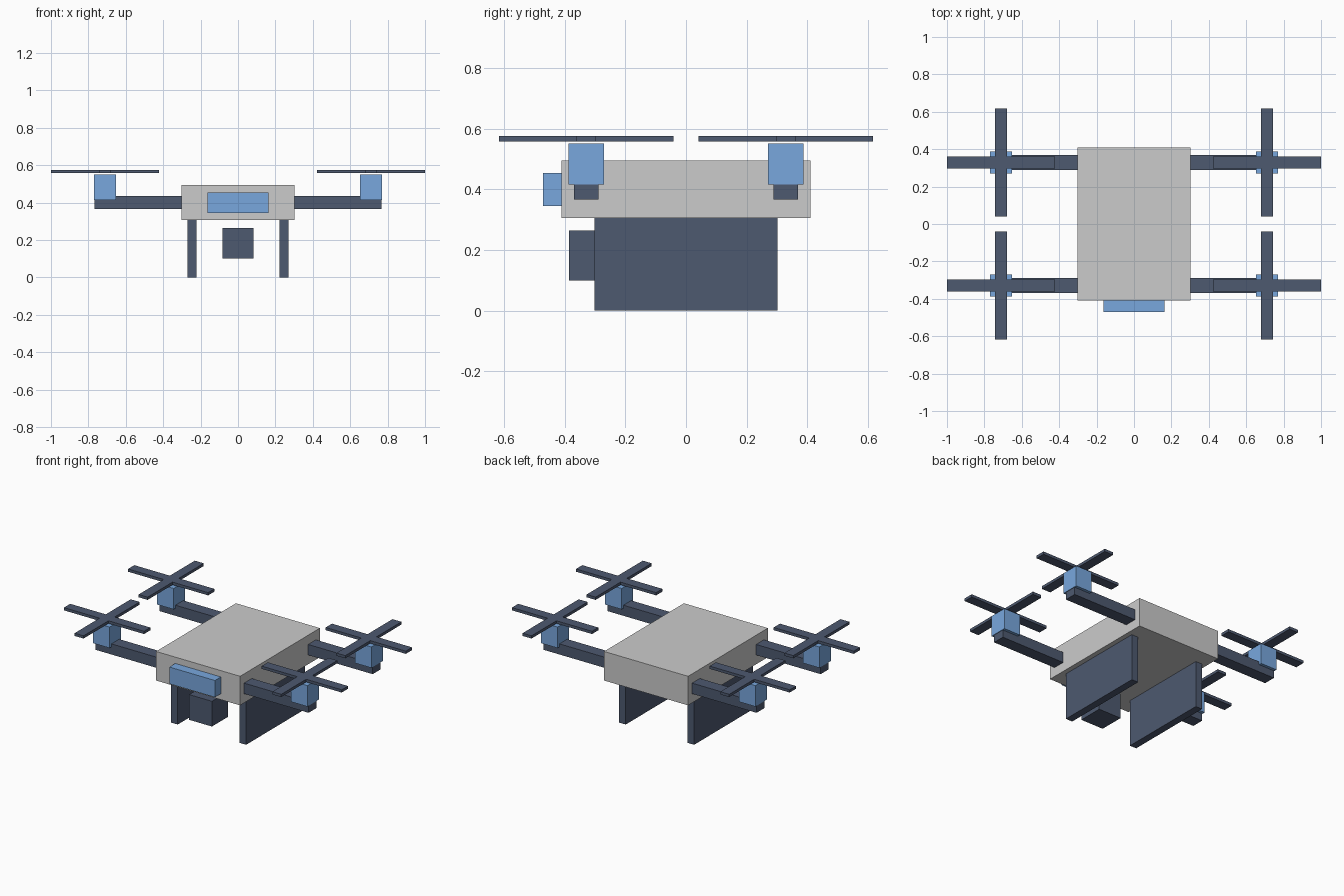
import bpy

if "Cube" in bpy.data.objects:
    bpy.data.objects.remove(bpy.data.objects["Cube"])


def material(name, rgb):
    m = bpy.data.materials.new(name)
    m.diffuse_color = (*rgb, 1)
    m.use_nodes = True
    m.node_tree.nodes["Principled BSDF"].inputs["Base Color"].default_value = m.diffuse_color
    return m


DARK = material("dark_slate", (0.075, 0.10, 0.16))
BLUE = material("blue", (0.19, 0.39, 0.73))


def box(name, x, y, z, mat=None):
    """Box from (min, max) ranges on each axis."""
    spans = (x, y, z)
    bpy.ops.mesh.primitive_cube_add(size=1, location=[(a + b) / 2 for a, b in spans])
    ob = bpy.context.object
    ob.name = name
    ob.scale = [b - a for a, b in spans]
    bpy.ops.object.transform_apply(location=False, rotation=False, scale=True)
    if mat:
        ob.data.materials.append(mat)
    return ob


def around(c, half):
    return (c - half, c + half)


# Body, front sensor bar and hanging camera
box("body", (-0.302, 0.302), (-0.41, 0.41), (0.306, 0.495))
box("front_sensor", (-0.164, 0.164), (-0.471, -0.41), (0.345, 0.454), BLUE)
box("camera", (-0.082, 0.082), (-0.385, -0.221), (0.10, 0.264), DARK)

for sx, side in ((-1, "left"), (1, "right")):
    # Landing skid plate
    box(f"{side}_skid", around(sx * 0.246, 0.024), (-0.302, 0.302), (0, 0.306), DARK)

    for sy, end in ((-1, "front"), (1, "back")):
        tag = f"{end}_{side}"
        cx, cy = sx * 0.711, sy * 0.329
        # Arm, motor and crossed rotor blades
        arm_x = sorted((sx * 0.29, sx * 0.766))
        box(f"{tag}_arm", arm_x, around(cy, 0.04), (0.366, 0.435), DARK)
        box(f"{tag}_motor", around(cx, 0.059), around(cy, 0.059), (0.415, 0.551), BLUE)
        box(f"{tag}_blade_across", around(cx, 0.288), around(cy, 0.032), (0.557, 0.575), DARK)
        box(f"{tag}_blade_along", around(cx, 0.032), around(cy, 0.288), (0.557, 0.575), DARK)
